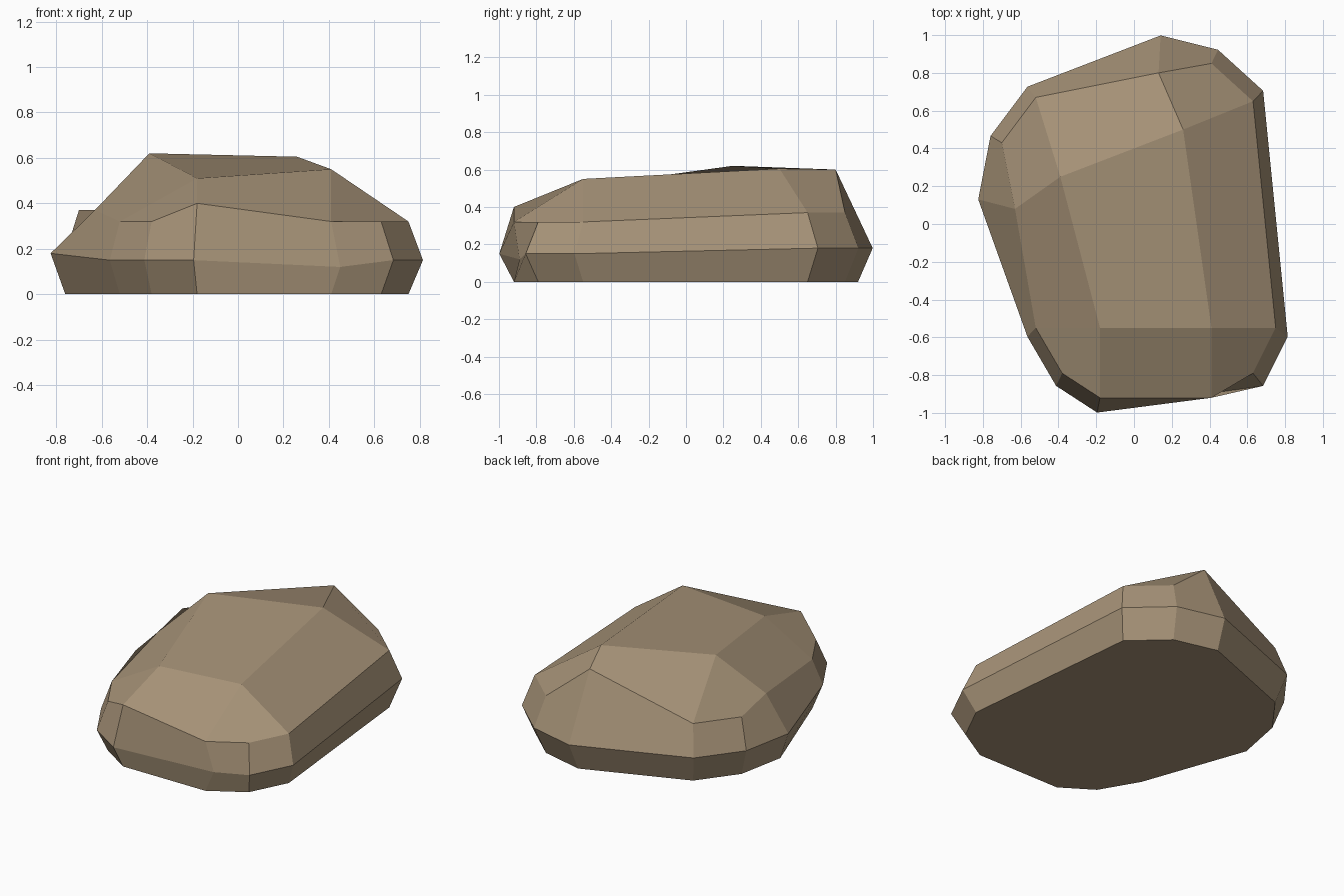
import bpy
import bmesh
from mathutils import Vector

default_cube = bpy.data.objects.get("Cube")
if default_cube:
    bpy.data.objects.remove(default_cube, do_unlink=True)


def make_material(name, colour):
    material = bpy.data.materials.new(name)
    material.use_nodes = True
    material.diffuse_color = colour
    shader = material.node_tree.nodes["Principled BSDF"]
    shader.inputs["Base Color"].default_value = colour
    shader.inputs["Roughness"].default_value = 0.9
    return material


def ring_at(outline, scale, front_height, back_height):
    """Scale the footprint and lift it, a little higher towards the back."""
    return [Vector((x * scale, y * scale, front_height if y < 0 else back_height))
            for x, y in outline]


# Footprint of the boulder, counter-clockwise from the front
footprint = [(-.18, -.92), (.41, -.92), (.63, -.79), (.75, -.55),
             (.63, .65), (.41, .85), (.13, .92), (-.52, .67),
             (-.70, .43), (-.76, .12), (-.52, -.55), (-.38, -.79)]

# Three stacked rings: foot, bulging belt and shoulder
foot = ring_at(footprint, 1, 0, 0)
belt = ring_at(footprint, 1.085, .15, .18)
shoulder = ring_at(footprint, 1, .32, .37)

# Chipped and pushed corners that make the stone irregular
belt[1] = Vector((.45, -.89, .12))
shoulder[0].z = .40
shoulder[6] = Vector((.13, .80, .60))
shoulder[9] = Vector((-.63, .08, .37))

# Crown: the four corners of the tilted top facet
crown = [Vector((-.18, -.55, .51)), Vector((.41, -.55, .55)),
         Vector((.26, .50, .605)), Vector((-.39, .25, .62))]

bm = bmesh.new()
foot, belt, shoulder, crown = [[bm.verts.new(point) for point in ring]
                               for ring in (foot, belt, shoulder, crown)]

# Underside and top facet
bm.faces.new(list(reversed(foot)))
bm.faces.new(crown)

# Side bands between neighbouring rings
count = len(footprint)
for lower, upper in ((foot, belt), (belt, shoulder)):
    for i in range(count):
        j = (i + 1) % count
        bm.faces.new((lower[i], lower[j], upper[j], upper[i]))

# Sloping facets: one long side and one corner facet for each crown corner
for side in range(len(crown)):
    start = side * 3
    following = (side + 1) % len(crown)
    bm.faces.new((shoulder[start], shoulder[start + 1],
                  crown[following], crown[side]))
    bm.faces.new((shoulder[start + 1], shoulder[start + 2],
                  shoulder[(start + 3) % count], crown[following]))

bmesh.ops.recalc_face_normals(bm, faces=bm.faces)
mesh = bpy.data.meshes.new("boulder")
bm.to_mesh(mesh)
bm.free()

# Flat-shaded stone in one colour
mesh.materials.append(make_material("sandy stone", (.39, .295, .19, 1)))
boulder = bpy.data.objects.new("boulder", mesh)
bpy.context.collection.objects.link(boulder)
